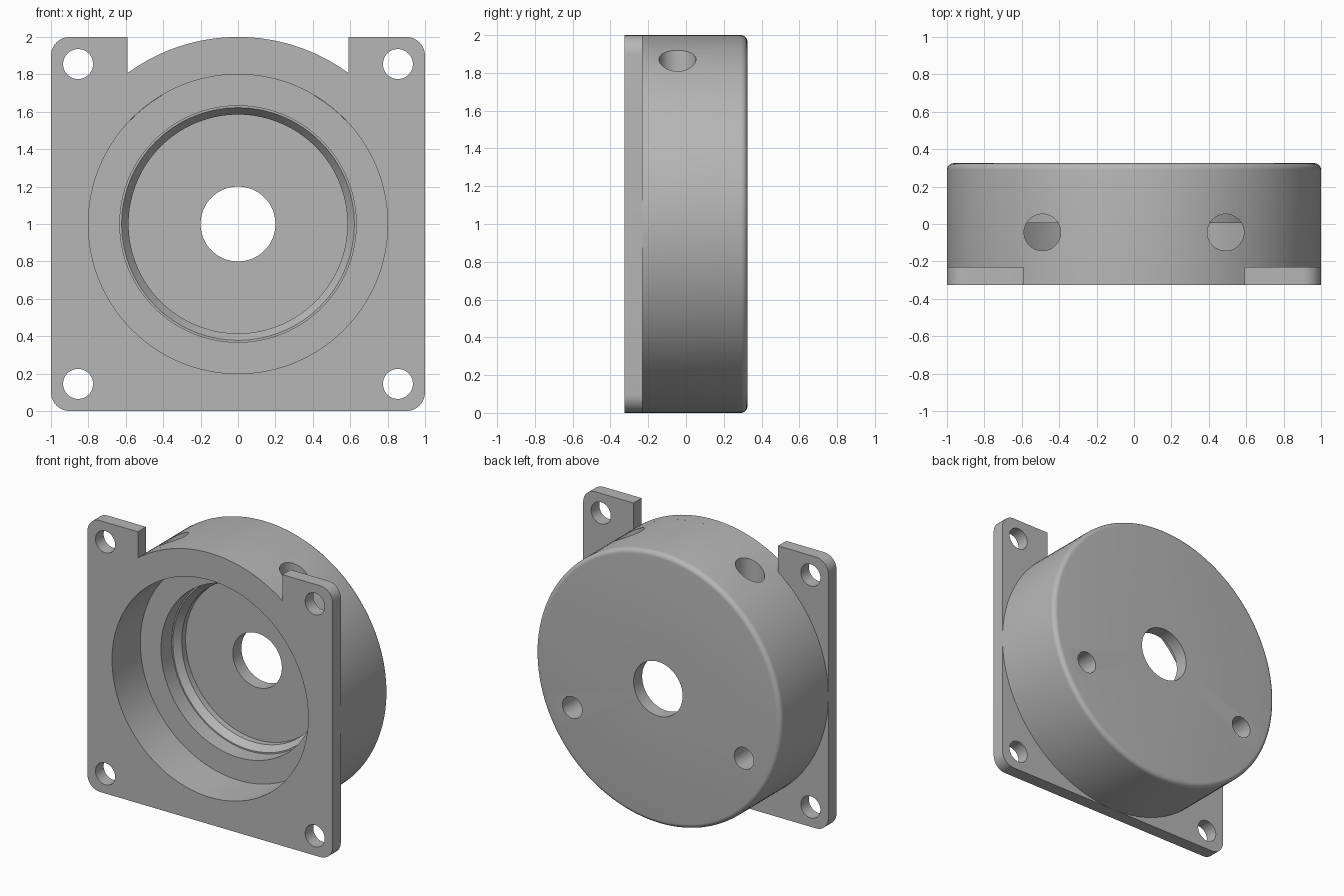
import bpy, bmesh
from math import pi, sin, cos, asin, radians
from mathutils import Matrix, Vector

FRONT, BACK, PLATE_BACK, MID = -0.325, 0.325, -0.23, 1.0

cube = bpy.data.objects.get("Cube")
if cube:
    bpy.data.objects.remove(cube, do_unlink=True)

grey = bpy.data.materials.new("machined_grey")
grey.use_nodes = True
colour = (0.47, 0.47, 0.47, 1)
grey.diffuse_color = colour
grey.node_tree.nodes["Principled BSDF"].inputs["Base Color"].default_value = colour


def finish(bm, name):
    bmesh.ops.recalc_face_normals(bm, faces=bm.faces)
    mesh = bpy.data.meshes.new(name)
    bm.to_mesh(mesh)
    bm.free()
    mesh.materials.append(grey)
    obj = bpy.data.objects.new(name, mesh)
    bpy.context.collection.objects.link(obj)
    return obj


def lathe(name, profile, x=0, z=MID, steps=128, upright=False):
    """Spin (radius, depth) points round the y axis, or round z if upright."""
    bm = bmesh.new()
    verts = [bm.verts.new((r, y, 0)) for r, y in profile]
    edges = [bm.edges.new(pair) for pair in zip(verts, verts[1:])]
    bmesh.ops.spin(bm, geom=verts + edges, cent=(0, 0, 0), axis=(0, 1, 0),
                   angle=2 * pi, steps=steps, use_duplicate=False)
    bmesh.ops.remove_doubles(bm, verts=bm.verts, dist=1e-5)
    if upright:
        bm.transform(Matrix.Rotation(pi / 2, 4, 'X'))
    bm.transform(Matrix.Translation(Vector((x, PORT_Y if upright else 0, z))))
    return finish(bm, name)


def rod(name, radius, start, end, **kw):
    return lathe(name, [(0, start), (radius, start), (radius, end), (0, end)], **kw)


def cut(target, cutter):
    mod = target.modifiers.new("cut", 'BOOLEAN')
    mod.operation, mod.solver, mod.object = 'DIFFERENCE', 'EXACT', cutter
    bpy.context.view_layer.objects.active = target
    bpy.ops.object.modifier_apply(modifier=mod.name)


def discard(*objs):
    for obj in objs:
        bpy.data.objects.remove(obj, do_unlink=True)


PORT_Y = -0.045

# Round housing with a rounded back rim
fillet = 0.035
rim = [(1 - fillet + fillet * cos(a), BACK - fillet + fillet * sin(a))
       for a in (radians(15 * i) for i in range(7))]
housing = lathe("round_housing",
                [(0, PLATE_BACK), (1, PLATE_BACK)] + rim + [(0, BACK)])

# Square flange, notched at the top down to the housing circle
half, corner, notch = 1.0, 0.1, 0.59
outline = []
for cx, cz, first in ((-1, 1, 90), (-1, -1, 180), (1, -1, 270), (1, 1, 0)):
    for i in range(9):
        a = radians(first + i * 90 / 8)
        outline.append((cx * (half - corner) + corner * cos(a),
                        MID + cz * (half - corner) + corner * sin(a)))
outline.append((notch, MID + half))
sweep = asin(notch)
for i in range(33):
    a = sweep * (1 - i / 16)
    outline.append((sin(a), MID + cos(a)))
outline.append((-notch, MID + half))
bm = bmesh.new()
face = bm.faces.new([bm.verts.new((x, FRONT, z)) for x, z in outline])
slab = bmesh.ops.extrude_face_region(bm, geom=[face])["geom"]
bmesh.ops.translate(bm, vec=(0, PLATE_BACK - FRONT, 0),
                    verts=[g for g in slab if isinstance(g, bmesh.types.BMVert)])
flange = finish(bm, "square_flange")

# Stepped bore and centre through hole
bore = lathe("bore_cutter", [
    (0, -0.5), (0.8, -0.5), (0.8, 0.005), (0.632, 0.005), (0.632, 0.13),
    (0.622, 0.13), (0.585, 0.18), (0.585, 0.225), (0.2, 0.225), (0.2, 0.5), (0, 0.5)])
cut(housing, bore)
cut(flange, bore)

# Two upright ports that stop at the bore wall
core = rod("port_limit", 0.799, -0.6, 0.6)
for side in (-1, 1):
    port = rod("port_cutter", 0.098, -0.3, 0.3, x=0.49 * side, z=1.8,
               steps=48, upright=True)
    cut(port, core)
    cut(housing, port)
    # Blind holes in the back face
    blind = rod("blind_cutter", 0.08, 0.12, 0.5, x=0.7 * side, z=0.675, steps=48)
    cut(housing, blind)
    discard(port, blind)
    # Mounting holes in the flange corners
    for level in (-1, 1):
        bolt = rod("bolt_cutter", 0.08, -0.5, 0, x=0.855 * side,
                   z=MID + 0.855 * level, steps=48)
        cut(flange, bolt)
        discard(bolt)
discard(core, bore)

# Smooth round walls, sharp edges kept
bpy.ops.object.select_all(action='DESELECT')
for obj in (housing, flange):
    obj.select_set(True)
bpy.context.view_layer.objects.active = housing
bpy.ops.object.shade_smooth_by_angle(angle=radians(25))
